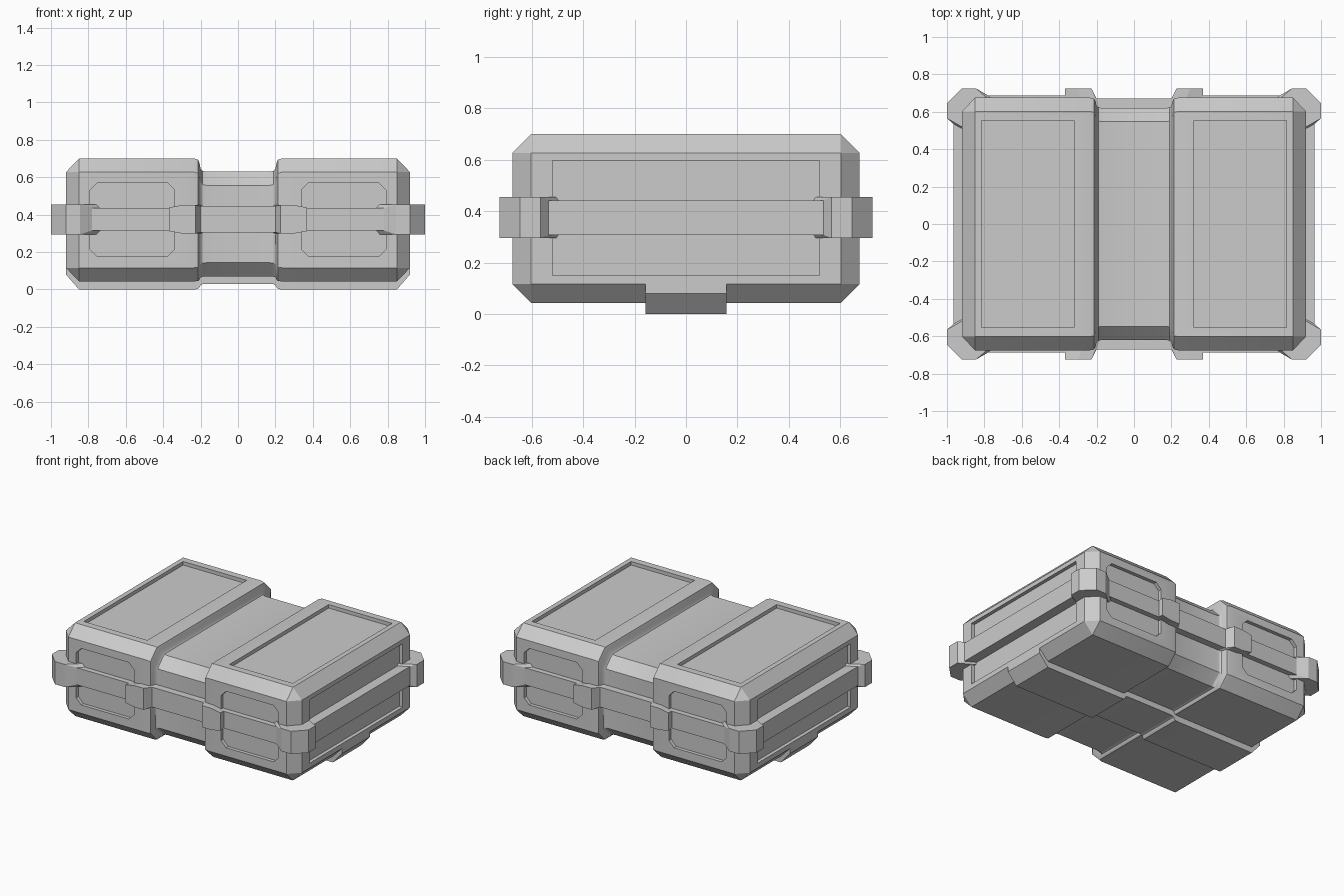
import bpy, bmesh, math

if "Cube" in bpy.data.objects:
    bpy.data.objects.remove(bpy.data.objects["Cube"])

Z_BAND = 0.375


def make_object(name, bm):
    bmesh.ops.remove_doubles(bm, verts=bm.verts, dist=1e-5)
    bmesh.ops.dissolve_degenerate(bm, edges=bm.edges, dist=1e-5)
    bmesh.ops.recalc_face_normals(bm, faces=bm.faces)
    mesh = bpy.data.meshes.new(name)
    bm.to_mesh(mesh)
    bm.free()
    obj = bpy.data.objects.new(name, mesh)
    bpy.context.collection.objects.link(obj)
    return obj


def bridge(bm, rings, closed=False):
    """Join rings of vertices with quads."""
    n = len(rings[0])
    pairs = list(zip(rings, rings[1:])) + ([(rings[-1], rings[0])] if closed else [])
    for a, b in pairs:
        for i in range(n):
            j = (i + 1) % n
            bm.faces.new((a[i], a[j], b[j], b[i]))


def loft(name, sections):
    bm = bmesh.new()
    rings = [[bm.verts.new(p) for p in s] for s in sections]
    bridge(bm, rings)
    bm.faces.new(rings[0])
    bm.faces.new(rings[-1])
    return make_object(name, bm)


def smooth(obj, angle=30):
    bpy.ops.object.select_all(action='DESELECT')
    obj.select_set(True)
    bpy.context.view_layer.objects.active = obj
    bpy.ops.object.shade_smooth_by_angle(angle=math.radians(angle))


# Stations along x: (x, how far the waist has swelled to full size)
half = [(0.17, 0), (0.19, 0.06), (0.2, 0.22), (0.206, 0.65),
        (0.214, 0.92), (0.235, 1), (0.85, 1), (0.92, 1)]
stations = [(-x, f) for x, f in reversed(half)] + half


def body_section(x, f):
    y, zb, zt = 0.62 + 0.055 * f, 0.07 - 0.027 * f, 0.63 + 0.07 * f
    c = 0.073
    if abs(x) > 0.9:  # end face: chamfer corners collapse to a rectangle
        y, zb, zt, c = y - c, zb + c, zt - c, 0
    pts = [(y - c, zt), (y, zt - c), (y, zb + c), (y - c, zb)]
    pts += [(-a, b) for a, b in reversed(pts)]
    return [(x, a, b) for a, b in pts]


def skid_section(x, f):
    zb = 0.08 if abs(x) > 0.9 else 0.03 * (1 - f)
    return [(x, 0.157, 0.116), (x, 0.157, zb), (x, -0.157, zb), (x, -0.157, 0.116)]


# Chamfered case body with narrowed waist
body = loft("case_body", [body_section(x, f) for x, f in stations])


def carve(outline_near, outline_far):
    """Cut a recessed panel out of the body."""
    cutter = loft("panel_cutter", [outline_near, outline_far])
    cutter.hide_render = True
    mod = body.modifiers.new("panel", 'BOOLEAN')
    mod.operation = 'DIFFERENCE'
    mod.solver = 'EXACT'
    mod.object = cutter
    bpy.context.view_layer.objects.active = body
    bpy.ops.object.modifier_apply(modifier=mod.name)
    bpy.data.objects.remove(cutter)


def rect(a0, a1, b0, b1, c=0.0):
    if not c:
        return [(a0, b0), (a1, b0), (a1, b1), (a0, b1)]
    return [(a0 + c, b0), (a1 - c, b0), (a1, b0 + c), (a1, b1 - c),
            (a1 - c, b1), (a0 + c, b1), (a0, b1 - c), (a0, b0 + c)]


D = 0.025
for s in (-1, 1):
    # Lid panels
    r = rect(0.32, 0.815, -0.553, 0.553)
    carve([(s * a, b, 0.7 - D) for a, b in r], [(s * a, b, 0.8) for a, b in r])
    # End panels
    r = rect(-0.52, 0.52, 0.15, 0.597)
    carve([(s * (0.92 - D), a, b) for a, b in r], [(s * 1.02, a, b) for a, b in r])
    # Front and back panels with clipped corners
    r = rect(0.34, 0.79, 0.175, 0.573, 0.04)
    for t in (-1, 1):
        carve([(s * a, t * (0.675 - D), b) for a, b in r],
              [(s * a, t * 0.775, b) for a, b in r])
smooth(body)

# Skid rail under the case
skid = loft("bottom_skid", [skid_section(x, f) for x, f in stations])
smooth(skid)

# Band around the seam with corner bumpers and front blocks: (x, y, half height)
quarter = [(0.2, 0.67, 0.07), (0.228, 0.725, 0.076), (0.3, 0.725, 0.076),
           (0.37, 0.725, 0.063), (0.37, 0.687, 0.06), (0.78, 0.687, 0.06),
           (0.845, 0.725, 0.08), (0.92, 0.725, 0.08), (1.0, 0.645, 0.08),
           (1.0, 0.565, 0.08), (0.965, 0.535, 0.067)]
right = quarter + [(x, -y, h) for x, y, h in reversed(quarter)]
outline = right + [(-x, y, h) for x, y, h in reversed(right)]
bm = bmesh.new()
rings = [[bm.verts.new((x * k, y * k, Z_BAND + d * h)) for x, y, h in outline]
         for k, d in ((1, 1), (1, -1), (0.85, -1), (0.85, 1))]
bridge(bm, rings, closed=True)
make_object("seam_band", bm)
